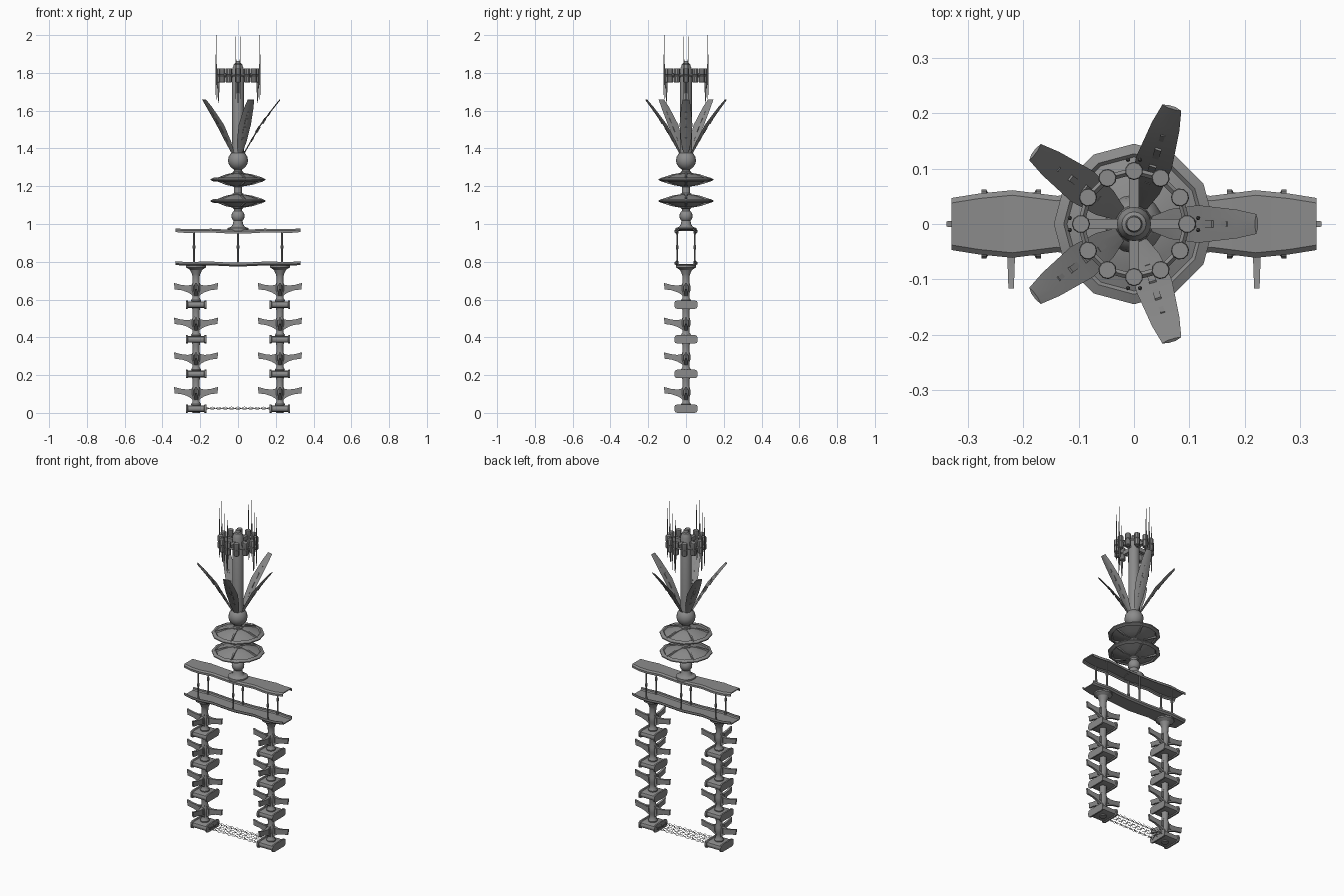
import bpy, bmesh, math
from mathutils import Vector, Matrix

old = bpy.data.objects.get("Cube")
if old:
    bpy.data.objects.remove(old, do_unlink=True)

GREY = (0.26, 0.26, 0.26, 1)
mat = bpy.data.materials.new("station_grey")
mat.use_nodes = True
mat.diffuse_color = GREY
bsdf = mat.node_tree.nodes["Principled BSDF"]
bsdf.inputs["Base Color"].default_value = GREY
bsdf.inputs["Roughness"].default_value = 0.7
parts = []


def place(name, mesh, matrix=Matrix()):
    ob = bpy.data.objects.new(name, mesh)
    ob.matrix_world = matrix
    bpy.context.scene.collection.objects.link(ob)
    parts.append(ob)


def loft(name, rings):
    """Closed skin through equal-length rings, capped at both ends."""
    n = len(rings[0])
    verts = [tuple(p) for ring in rings for p in ring]
    faces = []
    for k in range(len(rings) - 1):
        for i in range(n):
            j = (i + 1) % n
            faces.append((k * n + i, k * n + j, k * n + n + j, k * n + n + i))
    faces.append(tuple(reversed(range(n))))
    faces.append(tuple(range(len(verts) - n, len(verts))))
    mesh = bpy.data.meshes.new(name)
    mesh.from_pydata(verts, [], faces)
    bm = bmesh.new()
    bm.from_mesh(mesh)
    bmesh.ops.recalc_face_normals(bm, faces=bm.faces)
    bm.to_mesh(mesh)
    bm.free()
    mesh.materials.append(mat)
    return mesh


def lathe(name, profile, segs=16):
    turns = [math.tau * i / segs for i in range(segs)]
    return loft(name, [[(r * math.cos(a), r * math.sin(a), z) for a in turns] for r, z in profile])


def ball(radius, z, steps=8):
    angles = [math.pi * (i + 0.3) / (steps + 0.6) for i in range(steps + 1)]
    return [(radius * math.sin(a), z - radius * math.cos(a)) for a in angles]


def box(name, sx, sy, sz):
    return loft(name, [[(x, y, z) for x, y in ((-sx, -sy), (sx, -sy), (sx, sy), (-sx, sy))]
                       for z in (-sz, sz)])


def strut(name, a, b, r):
    a, b = Vector(a), Vector(b)
    mesh = lathe(name, [(r, 0), (r, (b - a).length)], 4)
    turn = (b - a).to_track_quat('Z', 'Y').to_matrix().to_4x4()
    place(name, mesh, Matrix.Translation(a) @ turn)


def move(x, y, z):
    return Matrix.Translation((x, y, z))


def spin(a):
    return Matrix.Rotation(a, 4, 'Z')


FLIP = Matrix.Rotation(math.pi, 4, 'X')

# Leg towers: column, boxed modules and three fins per storey
PITCH = 0.1835
storeys = [0.0225 + PITCH * i for i in range(4)]
column_profile = [(0.02, 0.0)]
for z in storeys:
    column_profile += [(0.026, z + 0.024), (0.019, z + 0.035), (0.018, z + 0.06), (0.023, z + 0.075),
                       (0.023, z + 0.1), (0.018, z + 0.12), (0.019, z + 0.15)]
column_profile += [(0.022, 0.735), (0.032, 0.757), (0.052, 0.77), (0.052, 0.779)]
column = lathe("leg_column", column_profile, 12)


def module_ring(x, hy, hz):
    c = 0.015
    quarter = [(hy, hz - c), (hy - c * 0.3, hz - c * 0.3), (hy - c, hz)]
    loop = quarter + [(-y, z) for y, z in reversed(quarter)]
    loop += [(-y, -z) for y, z in quarter] + [(y, -z) for y, z in reversed(quarter)]
    return [(x, y, z) for y, z in loop]


module = loft("leg_module", [module_ring(x, hy, hz) for x, hy, hz in (
    (-0.054, 0.062, 0.0225), (-0.045, 0.062, 0.0225), (-0.042, 0.057, 0.0175),
    (0.042, 0.057, 0.0175), (0.045, 0.062, 0.0225), (0.054, 0.062, 0.0225))])
fin_shape = [(0.012, 0.04), (0.022, 0.016), (0.045, 0.011), (0.08, 0.015), (0.117, 0.025), (0.113, -0.009),
             (0.075, -0.014), (0.045, -0.024), (0.025, -0.036), (0.012, -0.048)]
fin = loft("leg_fin", [[(x, s * (0.009 - 0.035 * x), z) for x, z in fin_shape] for s in (-1, 1)])
fin_block = box("fin_block", 0.006, 0.013, 0.016)

for side, sx in (("right", -1), ("left", 1)):
    x = sx * 0.222
    place(side + "_leg_column", column, move(x, 0, 0))
    for z in storeys:
        place(side + "_leg_module", module, move(x, 0, z))
        for a in (0, math.pi, -math.pi / 2):
            place(side + "_leg_fin", fin, move(x, 0, z + 0.09) @ spin(a))
            place(side + "_fin_block", fin_block, move(x, 0, z + 0.085) @ spin(a) @ move(0.027, 0, 0))

# Wire lattice joining the two feet
cells = 10
step = 0.34 / cells
for i in range(cells):
    x0, x1 = -0.17 + i * step, -0.17 + (i + 1) * step
    for s in (-1, 1):
        for y in (-0.04, 0, 0.04):
            strut("bridge_wire", (x0, y, 0.024 + s * 0.008), (x1, y, 0.024 - s * 0.008), 0.0012)
        strut("bridge_cross_wire", (x0, s * 0.04, 0.024), (x1, -s * 0.04, 0.024), 0.0012)

# Two long decks with lips turned toward each other
half_plan = [(0, 0.055, -0.004), (0.07, 0.052, -0.002), (0.14, 0.051, 0.002), (0.22, 0.061, 0.001),
             (0.28, 0.055, 0), (0.33, 0.047, 0.004)]
plan = [(-x, w, z) for x, w, z in reversed(half_plan[1:])] + half_plan


def deck_ring(x, w, z):
    outer = [(-w, -0.02), (-w, -0.008), (-w + 0.009, 0), (w - 0.009, 0), (w, -0.008), (w, -0.02)]
    inner = [(w - 0.004, -0.02), (w - 0.005, -0.011), (w - 0.012, -0.006)]
    inner += [(-y, h) for y, h in reversed(inner)]
    return [(x, y, z + h) for y, h in outer + inner]


upper = loft("upper_deck", [deck_ring(x, w, z) for x, w, z in plan])
lower = loft("lower_deck", [deck_ring(x, w, -z) for x, w, z in plan])
place("upper_deck", upper, move(0, 0, 0.973))
place("lower_deck", lower, move(0, 0, 0.779) @ FLIP)

# Posts between the decks
post = lathe("deck_post", [(0.006, 0.784), (0.006, 0.803), (0.0045, 0.808), (0.0045, 0.865), (0.007, 0.87),
                           (0.007, 0.885), (0.0045, 0.89), (0.0045, 0.945), (0.006, 0.95), (0.006, 0.966)], 8)
for x in (-0.233, 0, 0.233):
    for y in (-0.047, 0.047):
        place("deck_post", post, move(x, y, 0))

# Central spine: mount, lower ball and shaft
place("spine_mount", lathe("spine_mount", [(0.055, 0.962), (0.055, 0.978), (0.036, 0.986), (0.027, 0.998),
                                           (0.024, 1.02)]))
place("lower_ball", lathe("lower_ball", ball(0.035, 1.042)))
place("spine_shaft", lathe("spine_shaft", [(0.022, 1.04), (0.022, 1.08), (0.028, 1.085), (0.028, 1.16),
                                           (0.022, 1.165), (0.022, 1.195), (0.028, 1.2), (0.028, 1.275),
                                           (0.022, 1.28), (0.022, 1.31)]))

# Twin dishes with raised rims and radial ribs on both faces
dish_half = [(0.03, 0.033), (0.055, 0.029), (0.08, 0.021), (0.121, 0.005), (0.127, 0.011), (0.145, 0.003)]
dish = lathe("dish", [(r, -z) for r, z in dish_half] + dish_half[::-1], 12)
rib = loft("dish_rib", [[(r, -w, 0), (r, w, 0), (r, w * 0.5, z), (r, -w * 0.5, z)]
                        for r, w, z in ((0.02, 0.016, 0.037), (0.075, 0.01, 0.028), (0.13, 0.005, 0.011))])
for z in (1.122, 1.235):
    place("dish", dish, move(0, 0, z))
    for i in range(5):
        a = spin(math.tau * i / 5)
        place("dish_rib", rib, move(0, 0, z) @ a)
        place("dish_rib", rib, move(0, 0, z) @ a @ FLIP)

# Upper ball and mast
place("upper_ball", lathe("upper_ball", ball(0.053, 1.337)))
place("mast", lathe("mast", [(0.034, 1.37), (0.031, 1.42), (0.031, 1.82), (0.026, 1.832), (0.022, 1.845),
                             (0.015, 1.85), (0.013, 1.862)]))

# Five blunt petals with equipment along the inside
spine = [(0.03, 1.365, 0.012), (0.07, 1.435, 0.027), (0.122, 1.522, 0.034), (0.19, 1.613, 0.026),
         (0.224, 1.656, 0.018)]
inward = Vector((-0.85, 0, 0.52))


def petal_ring(r, z, w):
    c = Vector((r, 0, z))
    side = Vector((0, w, 0))
    lift = inward * 0.2 * w
    return [c - side + lift, c - side * 0.4, c + side * 0.4, c + side + lift,
            c + side * 0.4 + inward * 0.006, c - side * 0.4 + inward * 0.006]


petal = loft("petal", [petal_ring(*p) for p in spine])
gear = box("petal_gear", 0.006, 0.006, 0.016)
tilt = Matrix.Rotation(math.radians(31), 4, 'Y')
for i in range(5):
    a = spin(math.tau * i / 5)
    place("petal", petal, a)
    for r, z, size in ((0.075, 1.448, 0.8), (0.105, 1.5, 1.1), (0.137, 1.546, 1), (0.165, 1.584, 0.7)):
        place("petal_gear", gear, a @ move(r, 0, z) @ tilt @ Matrix.Scale(size, 4))

# Crown: twelve linked pods, arms, hanging spikes and antennas
pod = lathe("crown_pod", [(0.013, 1.748), (0.0165, 1.752), (0.0165, 1.782), (0.014, 1.784), (0.014, 1.789),
                          (0.0165, 1.791), (0.0165, 1.82), (0.015, 1.824)], 10)
for i in range(12):
    a0, a1 = math.tau * i / 12, math.tau * (i + 1) / 12
    place("crown_pod", pod, spin(a0) @ move(0.096, 0, 0))
    strut("pod_link", (0.096 * math.cos(a0), 0.096 * math.sin(a0), 1.787),
          (0.096 * math.cos(a1), 0.096 * math.sin(a1), 1.787), 0.006)

arm = box("crown_arm", 0.03, 0.009, 0.012)
antenna = lathe("antenna", [(0.001, 1.66), (0.003, 1.72), (0.004, 1.75), (0.004, 1.84), (0.002, 1.87),
                            (0.001, 2.0)], 6)
spike = lathe("hanging_spike", [(0.0015, 1.64), (0.005, 1.7), (0.007, 1.74), (0.005, 1.77)], 6)
for i in range(4):
    a = spin(math.tau * i / 4)
    place("crown_arm", arm, a @ move(0.055, 0, 1.787))
    place("hanging_spike", spike, a @ move(0.104, 0, 0))
    for y in (-0.011, 0.011):
        place("antenna", antenna, a @ move(0.116, y, 0))

# Smooth the round parts while keeping hard edges
bpy.ops.object.select_all(action='DESELECT')
for ob in parts:
    ob.select_set(True)
bpy.context.view_layer.objects.active = parts[0]
bpy.ops.object.shade_smooth_by_angle(angle=math.radians(30))
